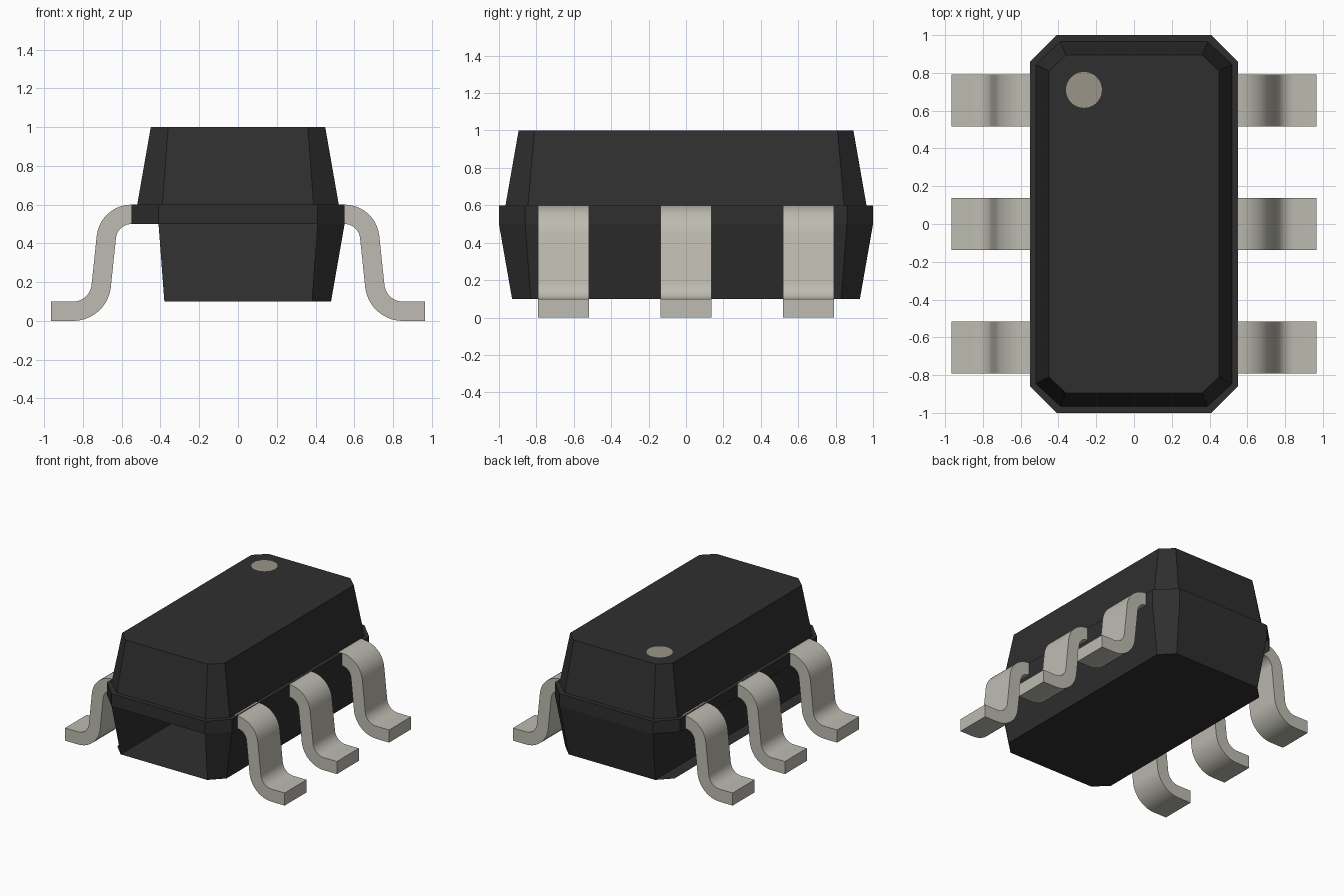
import bpy, bmesh, math

cube = bpy.data.objects.get("Cube")
if cube:
    bpy.data.objects.remove(cube, do_unlink=True)


def material(name, rgb):
    m = bpy.data.materials.new(name)
    m.use_nodes = True
    m.diffuse_color = (*rgb, 1)
    m.node_tree.nodes["Principled BSDF"].inputs["Base Color"].default_value = (*rgb, 1)
    return m


black = material("black plastic", (0.028, 0.028, 0.028))
metal = material("tinned metal", (0.51, 0.50, 0.44))
tan = material("tan marker", (0.33, 0.30, 0.245))


def finish(name, bm, mat):
    mesh = bpy.data.meshes.new(name)
    bm.to_mesh(mesh)
    bm.free()
    mesh.materials.append(mat)
    ob = bpy.data.objects.new(name, mesh)
    bpy.context.collection.objects.link(ob)
    return ob


def octagon(bm, x, y, cx, cy, z):
    """Rectangle with cut corners, starting at the front edge, anticlockwise."""
    pts = [(-cx, -y), (cx, -y), (x, -cy), (x, cy),
           (cx, y), (-cx, y), (-x, cy), (-x, -cy)]
    return [bm.verts.new((px, py, z)) for px, py in pts]


def bridge(bm, low, high, sides=range(8)):
    for i in sides:
        j = (i + 1) % 8
        bm.faces.new((low[i], low[j], high[j], high[i]))


# Upper body: tapered lid standing on a narrow rim
bm = bmesh.new()
rim_low = octagon(bm, 0.55, 1.0, 0.41, 0.86, 0.5)
rim_high = octagon(bm, 0.55, 1.0, 0.41, 0.86, 0.6)
lid_low = octagon(bm, 0.52, 0.965, 0.39, 0.845, 0.6)
lid_high = octagon(bm, 0.45, 0.895, 0.36, 0.81, 1.0)
for a, b in ((rim_low, rim_high), (rim_high, lid_low), (lid_low, lid_high)):
    bridge(bm, a, b)
bm.faces.new(lid_high)
finish("upper_body", bm, black)

# Lower body: tapered tray, open at the front, with a recessed wall on one side
bm = bmesh.new()
tray_high = octagon(bm, 0.55, 1.0, 0.41, 0.86, 0.5)
tray_low = octagon(bm, 0.48, 0.93, 0.38, 0.83, 0.1)
bridge(bm, tray_low, tray_high, (1, 2, 3, 4))
bm.faces.new((tray_low[5], tray_low[0], tray_high[0], tray_high[5]))
bm.faces.new(tray_low[::-1])
finish("lower_body", bm, black)

# Round marker on the lid
bm = bmesh.new()
bmesh.ops.create_circle(bm, cap_ends=True, segments=40, radius=0.095)
bmesh.ops.translate(bm, verts=bm.verts, vec=(-0.265, 0.71, 1.002))
finish("pin_one_marker", bm, tan)


def arc(cx, cz, r, a0, a1, n=10):
    steps = [math.radians(a0 + (a1 - a0) * k / n) for k in range(n + 1)]
    return [(cx + r * math.cos(a), cz + r * math.sin(a)) for a in steps]


# Bent strip section of a leg: shoulder, sloping shin, flat foot
TILT = 7
section = ([(0.515, 0.6)] + arc(0.55, 0.42, 0.18, 90, TILT)
           + arc(0.85, 0.195, 0.095, 180 + TILT, 270)
           + [(0.965, 0.1), (0.965, 0.0)]
           + arc(0.85, 0.195, 0.195, 270, 180 + TILT)
           + arc(0.55, 0.42, 0.08, TILT, 90) + [(0.515, 0.5)])


def leg(name, side, y, half=0.1375):
    bm = bmesh.new()
    face = bm.faces.new([bm.verts.new((side * x, y - half, z)) for x, z in section])
    new = bmesh.ops.extrude_face_region(bm, geom=[face])["geom"]
    bmesh.ops.translate(bm, vec=(0, 2 * half, 0),
                        verts=[v for v in new if isinstance(v, bmesh.types.BMVert)])
    bmesh.ops.recalc_face_normals(bm, faces=bm.faces)
    ob = finish(name, bm, metal)
    bpy.ops.object.select_all(action="DESELECT")
    ob.select_set(True)
    bpy.context.view_layer.objects.active = ob
    bpy.ops.object.shade_smooth_by_angle(angle=math.radians(30))


for side, side_name in ((1, "left"), (-1, "right")):
    for y, place in ((-0.655, "front"), (0, "middle"), (0.655, "back")):
        leg(f"{side_name}_{place}_leg", side, y)
